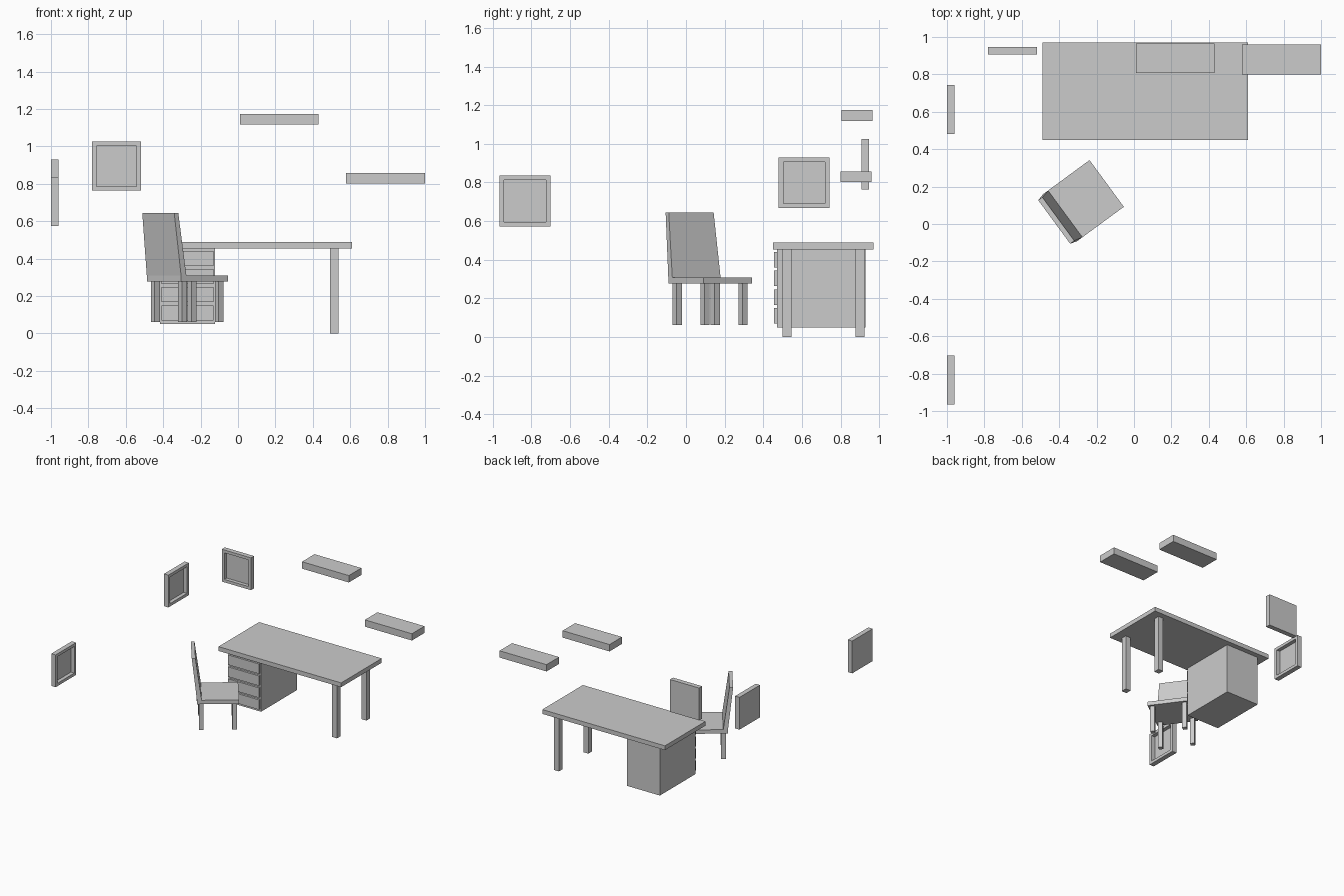
import bpy, bmesh
from math import radians
from mathutils import Matrix, Vector

if "Cube" in bpy.data.objects:
    bpy.data.objects.remove(bpy.data.objects["Cube"])


def finish(bm, name, matrix=Matrix()):
    bmesh.ops.recalc_face_normals(bm, faces=bm.faces)
    mesh = bpy.data.meshes.new(name)
    bm.to_mesh(mesh)
    bm.free()
    obj = bpy.data.objects.new(name, mesh)
    obj.matrix_world = matrix
    bpy.context.collection.objects.link(obj)
    return obj


def box_bm(x, y, z):
    size = [b - a for a, b in (x, y, z)]
    mid = [(a + b) / 2 for a, b in (x, y, z)]
    bm = bmesh.new()
    bmesh.ops.create_cube(bm, size=1, matrix=Matrix.Translation(mid) @ Matrix.Diagonal((*size, 1)))
    return bm


def box(name, x, y, z, matrix=Matrix()):
    return finish(box_bm(x, y, z), name, matrix)


# Desk: top, two right legs, drawer pedestal on the left
box("desk_top", (-0.49, 0.61), (0.45, 0.97), (0.453, 0.488))
for name, y in (("front", 0.50), ("back", 0.877)):
    box(f"desk_{name}_leg", (0.493, 0.538), (y, y + 0.047), (0, 0.453))
box("drawer_pedestal", (-0.417, -0.123), (0.471, 0.93), (0.05, 0.453))
for i in range(4):
    z = 0.07 + 0.097 * i
    box(f"drawer_front_{i + 1}", (-0.408, -0.132), (0.455, 0.471), (z, z + 0.08))

# Chair: local +x is forward, turned towards the desk
chair = Matrix.Translation((-0.271, 0.125, 0)) @ Matrix.Rotation(radians(36.3), 4, 'Z')
box("seat", (-0.155, 0.155), (-0.155, 0.155), (0.277, 0.309), chair)
for fx, fname in ((-1, "back"), (1, "front")):
    for sy, sname in ((-1, "right"), (1, "left")):
        x, y = 0.122 * fx, 0.122 * sy
        box(f"chair_{fname}_{sname}_leg", (x - 0.017, x + 0.017), (y - 0.017, y + 0.017),
            (0.062, 0.277), chair)

# Backrest leans back and narrows slightly at the top
bm = box_bm((-0.155, -0.12), (-0.155, 0.155), (0.309, 0.645))
for v in bm.verts:
    if v.co.z > 0.5:
        v.co.x = -0.193 if v.co.x < -0.14 else -0.166
        v.co.y *= 0.93
finish(bm, "backrest", chair)

# Wall shelves
box("upper_shelf", (0.01, 0.43), (0.806, 0.966), (1.118, 1.174))
box("lower_shelf", (0.578, 1.0), (0.80, 0.961), (0.802, 0.857))


# Picture frames: slab with the front face inset and pushed in
def picture_frame(name, center, turn):
    bm = box_bm((-0.131, 0.131), (-0.0195, 0.0195), (-0.131, 0.131))
    front = min(bm.faces, key=lambda f: f.calc_center_median().y)
    bmesh.ops.inset_region(bm, faces=[front], thickness=0.033)
    pushed = bmesh.ops.extrude_discrete_faces(bm, faces=[front])["faces"][0]
    bmesh.ops.translate(bm, verts=pushed.verts, vec=Vector((0, 0.03, 0)))
    finish(bm, name, Matrix.Translation(center) @ Matrix.Rotation(radians(turn), 4, 'Z'))


picture_frame("back_wall_frame", (-0.65, 0.927, 0.894), 0)
picture_frame("left_wall_back_frame", (-0.98, 0.611, 0.799), 90)
picture_frame("left_wall_front_frame", (-0.98, -0.833, 0.704), 90)
